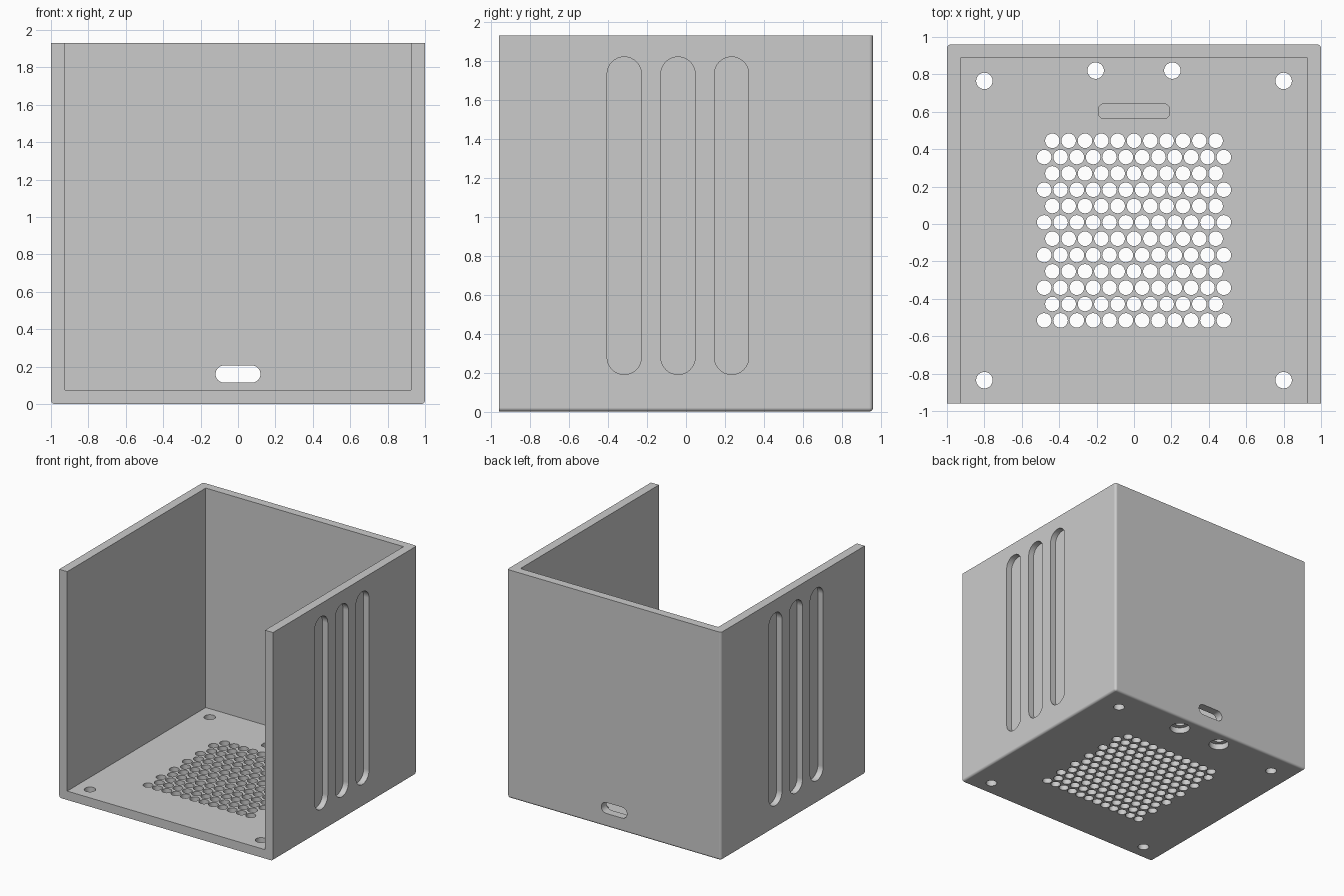
import bpy
import bmesh
import math
from mathutils import Matrix, Vector

default = bpy.data.objects.get("Cube")
if default:
    bpy.data.objects.remove(default, do_unlink=True)

WALL = 0.075
HALF_X, HALF_Y, HEIGHT = 1.0, 0.96, 1.93

# Columns give the world directions of a prism's width, height and depth
AXES = {
    "x": Matrix(((0, 0, 1), (1, 0, 0), (0, 1, 0))),
    "y": Matrix(((1, 0, 0), (0, 0, -1), (0, 1, 0))),
    "z": Matrix.Identity(3),
}


def add_box(bm, low, high):
    low, high = Vector(low), Vector(high)
    size = high - low
    matrix = Matrix.Translation((low + high) / 2) @ Matrix.Diagonal((*size, 1))
    bmesh.ops.create_cube(bm, size=1, matrix=matrix)


def add_prism(bm, centre, axis, half_w, half_h, radius, depth, steps=8):
    """Rounded rectangle pushed along an axis; a circle when all sizes match."""
    outline = []
    for corner, (sx, sy) in enumerate(((1, 1), (-1, 1), (-1, -1), (1, -1))):
        for i in range(steps + 1):
            a = (corner + i / steps) * math.pi / 2
            p = Vector((sx * (half_w - radius) + radius * math.cos(a),
                        sy * (half_h - radius) + radius * math.sin(a), 0))
            if all((p - q).length > 1e-5 for q in outline):
                outline.append(p)
    rings = []
    for side in (-0.5, 0.5):
        offset = Vector((0, 0, side * depth))
        rings.append([bm.verts.new(Vector(centre) + AXES[axis] @ (p + offset))
                      for p in outline])
    bottom, top = rings
    bm.faces.new(bottom[::-1])
    bm.faces.new(top)
    for i in range(len(outline)):
        j = (i + 1) % len(outline)
        bm.faces.new((bottom[i], bottom[j], top[j], top[i]))


def make_object(name, bm):
    bmesh.ops.recalc_face_normals(bm, faces=bm.faces)
    mesh = bpy.data.meshes.new(name)
    bm.to_mesh(mesh)
    bm.free()
    obj = bpy.data.objects.new(name, mesh)
    bpy.context.collection.objects.link(obj)
    return obj


# Outer block, rounded on the bottom and rear edges only
bm = bmesh.new()
add_box(bm, (-HALF_X, -HALF_Y, 0), (HALF_X, HALF_Y, HEIGHT))


def is_rounded(edge):
    mid = (edge.verts[0].co + edge.verts[1].co) / 2
    at_side = abs(mid.x) > 0.9
    at_back = mid.y > 0.9
    at_bottom = mid.z < 0.1
    return at_side + at_back + at_bottom == 2


bmesh.ops.bevel(bm, geom=[e for e in bm.edges if is_rounded(e)], offset=0.02,
                segments=6, profile=0.5, affect="EDGES")
enclosure = make_object("enclosure", bm)

# Cavity, open at the front and top
bm = bmesh.new()
add_box(bm, (WALL - HALF_X, -1.3, WALL), (HALF_X - WALL, HALF_Y - WALL + 0.005, 2.3))
cavity = make_object("cavity_cutter", bm)

# Through holes: vent grid, mounting holes, cable holes and rear port
bm = bmesh.new()
PITCH = 0.0873
for row in range(12):
    count = 11 + row % 2
    for col in range(count):
        x = (col - (count - 1) / 2) * PITCH
        add_prism(bm, (x, 0.445 - row * PITCH, 0.04), "z", 0.039, 0.039, 0.039, 0.3, 5)
for side in (-1, 1):
    for x, y in ((0.8, 0.765), (0.8, -0.835), (0.205, 0.82)):
        add_prism(bm, (side * x, y, 0.04), "z", 0.044, 0.044, 0.044, 0.3)
add_prism(bm, (0, HALF_Y - WALL / 2, 0.16), "y", 0.12, 0.046, 0.046, 0.3)
holes = make_object("hole_cutter", bm)

# Shallow recesses: side grooves, floor pocket and counterbores underneath
bm = bmesh.new()
for side in (-1, 1):
    for y in (-0.317, -0.041, 0.234):
        add_prism(bm, (side * HALF_X, y, 1.005), "x", 0.088, 0.815, 0.088, 0.1)
    add_prism(bm, (side * 0.205, 0.82, 0), "z", 0.08, 0.08, 0.08, 0.1)
add_prism(bm, (0, 0.603, WALL), "z", 0.19, 0.04, 0.03, 0.08)
recesses = make_object("recess_cutter", bm)

# Cut the block, then discard the cutters
bpy.ops.object.select_all(action="DESELECT")
enclosure.select_set(True)
bpy.context.view_layer.objects.active = enclosure
for cutter in (cavity, holes, recesses):
    cutter.hide_render = True
    mod = enclosure.modifiers.new(cutter.name, "BOOLEAN")
    mod.operation = "DIFFERENCE"
    mod.solver = "EXACT"
    mod.object = cutter
    bpy.ops.object.modifier_apply(modifier=mod.name)
    bpy.data.objects.remove(cutter, do_unlink=True)

# Single grey finish
grey = bpy.data.materials.new("light_grey")
grey.use_nodes = True
colour = (0.6, 0.6, 0.6, 1)
grey.diffuse_color = colour
grey.node_tree.nodes["Principled BSDF"].inputs["Base Color"].default_value = colour
enclosure.data.materials.clear()
enclosure.data.materials.append(grey)

bpy.ops.object.shade_smooth_by_angle(angle=math.radians(30))
weighted = enclosure.modifiers.new("flat_faces", "WEIGHTED_NORMAL")
weighted.keep_sharp = True
